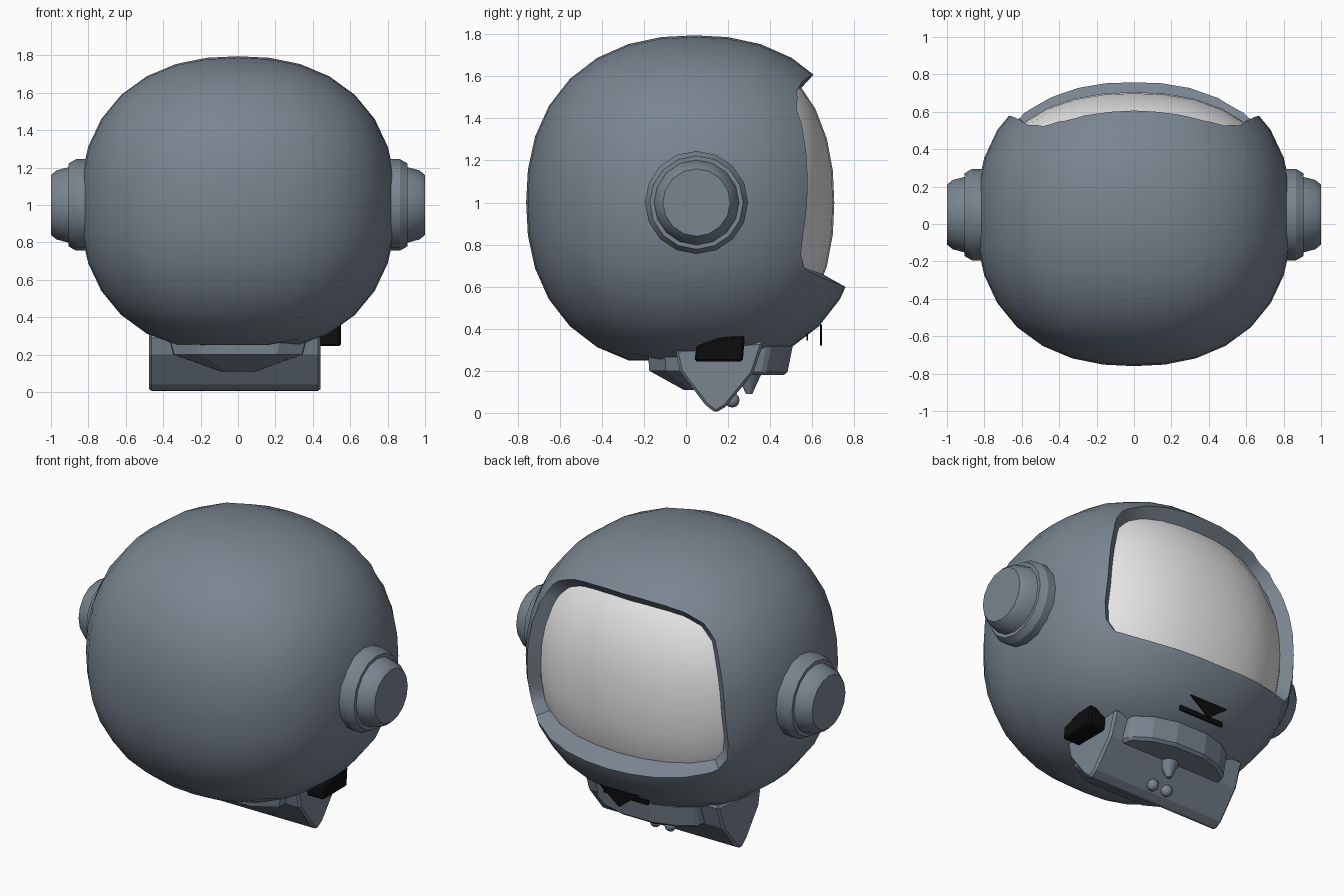
import bpy, bmesh, math
from mathutils import Vector, Matrix

cube = bpy.data.objects.get("Cube")
if cube:
    bpy.data.objects.remove(cube, do_unlink=True)


def material(name, rgb):
    m = bpy.data.materials.new(name)
    m.use_nodes = True
    m.diffuse_color = (*rgb, 1)
    bsdf = next(n for n in m.node_tree.nodes if n.type == 'BSDF_PRINCIPLED')
    bsdf.inputs["Base Color"].default_value = (*rgb, 1)
    return m


STEEL = material("blue_grey", (0.19, 0.235, 0.28))
GLASS = material("pale_grey", (0.8, 0.8, 0.8))
BLACK = material("black", (0.004, 0.004, 0.004))

CENTRE = Vector((0, 0.04, 1.0))
SHELL = Vector((0.845, 0.8, 0.795))
POWER = 2.3


def smooth_by_angle(ob, degrees):
    bpy.ops.object.select_all(action='DESELECT')
    ob.select_set(True)
    bpy.context.view_layer.objects.active = ob
    bpy.ops.object.shade_smooth_by_angle(angle=math.radians(degrees))


def make(name, bm, mat, smooth=None):
    bmesh.ops.recalc_face_normals(bm, faces=bm.faces[:])
    mesh = bpy.data.meshes.new(name)
    bm.to_mesh(mesh)
    bm.free()
    ob = bpy.data.objects.new(name, mesh)
    bpy.context.collection.objects.link(ob)
    mesh.materials.append(mat)
    if smooth:
        smooth_by_angle(ob, smooth)
    return ob


def rounded_ball(radii):
    """Cube sphere pushed out to a slightly boxy ellipsoid."""
    bm = bmesh.new()
    bmesh.ops.create_cube(bm, size=2)
    bmesh.ops.subdivide_edges(bm, edges=bm.edges[:], cuts=7, use_grid_fill=True)
    for v in bm.verts:
        d = Vector([math.tan(c * math.pi / 4) for c in v.co])
        d /= sum(abs(c) ** POWER for c in d) ** (1 / POWER)
        v.co = CENTRE + Matrix.Diagonal(radii) @ d
    return bm


def prism(loop_a, loop_b):
    """Closed solid between two matching loops."""
    bm = bmesh.new()
    a = [bm.verts.new(p) for p in loop_a]
    b = [bm.verts.new(p) for p in loop_b]
    bm.faces.new(a)
    bm.faces.new(b[::-1])
    for i in range(len(a)):
        j = (i + 1) % len(a)
        bm.faces.new((a[i], b[i], b[j], a[j]))
    return bm


def bevel(ob, width):
    m = ob.modifiers.new("bevel", 'BEVEL')
    m.width, m.segments = width, 1


# Helmet shell with a flattened underside
bm = rounded_ball(SHELL)
for v in bm.verts:
    v.co.z = max(v.co.z, 0.25)
shell = make("helmet_shell", bm, STEEL)

# Visor opening: outline laid on the shell and cut towards the centre
half = [(0, 1.61), (.2, 1.605), (.37, 1.58), (.49, 1.53), (.57, 1.45), (.61, 1.36),
        (.655, 1.2), (.675, 1.0), (.68, .85), (.665, .75), (.62, .68), (.5, .64),
        (.3, .61), (.15, .6), (0, .595)]
outline = half + [(-x, z) for x, z in half[-2:0:-1]]
rim = []
for x, z in outline:
    rest = 1 - abs(x / SHELL.x) ** POWER - abs((z - 1) / SHELL.z) ** POWER
    rim.append(Vector((x, SHELL.y * rest ** (1 / POWER), z - 1)))
cutter = make("visor_cutter", prism([CENTRE + p * 2 for p in rim],
                                    [CENTRE + p * 0.7 for p in rim]), STEEL)
cutter.hide_render = True
cut = shell.modifiers.new("visor_opening", 'BOOLEAN')
cut.operation, cut.solver, cut.object = 'DIFFERENCE', 'EXACT', cutter
bpy.context.view_layer.objects.active = shell
bpy.ops.object.modifier_apply(modifier=cut.name)
bpy.data.objects.remove(cutter, do_unlink=True)
smooth_by_angle(shell, 35)

# Visor glass set back inside the opening
bm = rounded_ball(Vector((0.82, 0.665, 0.77)))
hidden = [f for f in bm.faces
          if f.calc_center_median().y < 0.28 or not 0.45 < f.calc_center_median().z < 1.7]
bmesh.ops.delete(bm, geom=hidden, context='FACES')
visor = make("visor", bm, GLASS, 40)
first = visor.data.polygons[0]
if first.normal.dot(first.center - CENTRE) < 0:
    visor.data.flip_normals()

# Stepped ear caps
steps = [(.76, .245), (.865, .245), (.905, .222), (.905, .202), (.97, .185), (1.0, .16)]
for side, label in ((1, "left"), (-1, "right")):
    bm = bmesh.new()
    rings = []
    for x, r in steps:
        rings.append([bm.verts.new((side * x, 0.05 + r * math.cos(math.tau * i / 16),
                                    1.0 + r * math.sin(math.tau * i / 16))) for i in range(16)])
    for a, b in zip(rings, rings[1:]):
        for i in range(16):
            j = (i + 1) % 16
            bm.faces.new((a[i], a[j], b[j], b[i]))
    bm.faces.new(rings[0])
    bm.faces.new(rings[-1])
    make(label + "_ear_cap", bm, STEEL, 25)

# Chin block under the shell
section = [(-.05, .3), (-.03, .2), (.09, .04), (.14, 0), (.19, .03), (.32, .19), (.37, .34)]
block = make("chin_block", prism([(-.475, y, z) for y, z in section],
                                 [(.44, y, z) for y, z in section]), STEEL)
bevel(block, 0.012)

# Curved bar at the visor side of the chin
plan = [(-.36, .3), (-.34, .38), (-.24, .45), (-.1, .49),
        (.1, .49), (.24, .45), (.34, .38), (.36, .3)]
bar = make("chin_bar", prism([(x, y - .01, .18) for x, y in plan],
                             [(x, y + .02, .33) for x, y in plan]), STEEL)
bevel(bar, 0.015)

# Tapered collar on the other side
top = [(-.37, .1), (-.36, -.1), (-.22, -.18), (.22, -.18), (.36, -.1), (.37, .1)]
levels = [[(x * k, .1 + (y - .1) * q, z) for x, y in top]
          for z, k, q in ((.27, 1, 1), (.2, .95, .98), (.11, .25, .4))]
make("collar_rim", prism(levels[0], levels[1]), STEEL)
make("collar_taper", prism(levels[1], levels[2]), STEEL)

# Small spike and studs below the chin
bm = bmesh.new()
bmesh.ops.create_cone(bm, cap_ends=True, segments=12, radius1=0.015, radius2=0.07, depth=0.12,
                      matrix=Matrix.Translation((0, .3, .15)))
make("chin_spike", bm, STEEL, 40)
bm = bmesh.new()
for x in (-.05, .05):
    bmesh.ops.create_uvsphere(bm, u_segments=10, v_segments=6, radius=0.035,
                              matrix=Matrix.Translation((x, .22, .06)))
make("chin_studs", bm, STEEL, 40)

# Black side pad and front marks
pad = [(.04, .245), (.27, .245), (.28, .365), (.17, .36), (.05, .32)]
side_pad = make("side_pad", prism([(.42, y, z) for y, z in pad],
                                  [(.55, y, z) for y, z in pad]), BLACK)
bevel(side_pad, 0.01)
mark = [(-.13, .42), (.13, .42), (0, .32)]
make("front_arrow", prism([(x, .638, z) for x, z in mark],
                          [(x, .646, z) for x, z in mark]), BLACK)
strip = [(-.15, .345), (.15, .345), (.15, .375), (-.15, .375)]
make("front_strip", prism([(x, .572, z) for x, z in strip],
                          [(x, .581, z) for x, z in strip]), BLACK)
